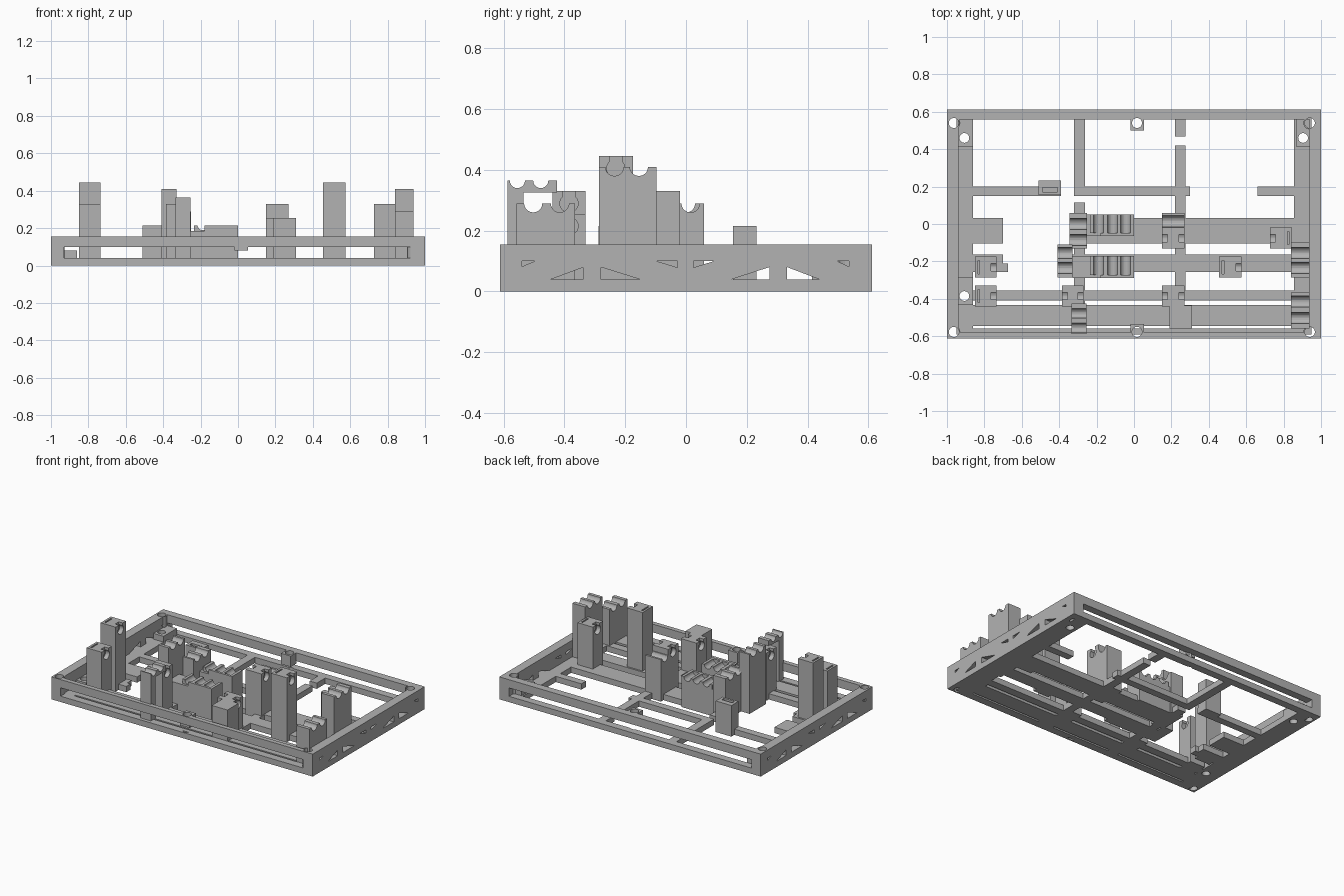
import bpy, bmesh, math
from mathutils import Matrix, Vector

if "Cube" in bpy.data.objects:
    bpy.data.objects.remove(bpy.data.objects["Cube"])

GREY = (0.45, 0.45, 0.45, 1)
mat = bpy.data.materials.new("plain grey")
mat.use_nodes = True
mat.diffuse_color = GREY
mat.node_tree.nodes["Principled BSDF"].inputs["Base Color"].default_value = GREY


def finish(name, bm):
    bmesh.ops.recalc_face_normals(bm, faces=bm.faces)
    me = bpy.data.meshes.new(name)
    bm.to_mesh(me)
    bm.free()
    me.materials.append(mat)
    ob = bpy.data.objects.new(name, me)
    bpy.context.collection.objects.link(ob)
    return ob


def add_box(bm, x0, x1, y0, y1, z0, z1):
    m = Matrix.Translation(((x0 + x1) / 2, (y0 + y1) / 2, (z0 + z1) / 2))
    m = m @ Matrix.Diagonal((x1 - x0, y1 - y0, z1 - z0, 1))
    bmesh.ops.create_cube(bm, size=1, matrix=m)


def add_rod(bm, centre, r, depth, axis="Z"):
    m = Matrix.Translation(centre)
    if axis == "X":
        m = m @ Matrix.Rotation(math.pi / 2, 4, "Y")
    bmesh.ops.create_cone(bm, cap_ends=True, segments=24, radius1=r,
                          radius2=r, depth=depth, matrix=m)


def add_prism(bm, pts, shift):
    face = bm.faces.new([bm.verts.new(p) for p in pts])
    out = bmesh.ops.extrude_face_region(bm, geom=[face])
    verts = [g for g in out["geom"] if isinstance(g, bmesh.types.BMVert)]
    bmesh.ops.translate(bm, verts=verts, vec=Vector(shift))


def box(name, *dims):
    bm = bmesh.new()
    add_box(bm, *dims)
    return finish(name, bm)


def cut(ob, bm):
    # subtract every solid in bm, then bake the result
    cutter = finish("cutter", bm)
    cutter.hide_render = True
    mod = ob.modifiers.new("cut", "BOOLEAN")
    mod.operation, mod.solver, mod.object = "DIFFERENCE", "EXACT", cutter
    mod.use_self = True
    bpy.context.view_layer.objects.active = ob
    bpy.ops.object.modifier_apply(modifier="cut")
    bpy.data.objects.remove(cutter)


def scallops(a, b, top, bottom, centres, r):
    # outline with half-round dips along its top edge
    pts = [(a, bottom), (a, top)]
    for c in centres:
        for i in range(11):
            t = math.pi * i / 10
            pts.append((c - r * math.cos(t), top - r * math.sin(t)))
    return pts + [(b, top), (b, bottom)]


def saddle(name, x0, x1, y0, y1, top, centres, r=0.03, bottom=0.0):
    bm = bmesh.new()
    pts = scallops(y0, y1, top, bottom, centres, r)
    add_prism(bm, [(x0, y, z) for y, z in pts], (x1 - x0, 0, 0))
    return finish(name, bm)


def clip_tower(name, x0, x1, y0, y1, top, sides=(1,)):
    # post with a round socket open to the top on the given x sides
    ob = box(name, x0, x1, y0, y1, 0, top)
    yc, d = (y0 + y1) / 2, 0.03
    bm = bmesh.new()
    for s in sides:
        xc = x1 if s > 0 else x0
        add_rod(bm, (xc, yc, top - 0.04), 0.03, 2 * d, "X")
        add_box(bm, xc - d, xc + d, yc - 0.02, yc + 0.02, top - 0.04, top + 0.02)
    if len(sides) == 1:
        xs = x0 + 0.02 if sides[0] > 0 else x1 - 0.02
        add_box(bm, xs - 0.005, xs + 0.005, yc - 0.035, yc + 0.035, top - 0.06, top + 0.02)
    cut(ob, bm)


def screw_holes(ys=(-0.577, 0.54)):
    bm = bmesh.new()
    for x in (-0.963, 0.016, 0.94):
        for y in ys:
            add_rod(bm, (x, y, 0.1), 0.027, 0.5)
    return bm


# Outer frame
W, D, H, F = 1.0, 0.612, 0.155, 0.04
frame = box("outer_frame", -W, W, -D, D, 0, H)
bm = bmesh.new()
add_box(bm, -0.937, 0.937, -0.58, 0.56, -0.1, 0.3)
cut(frame, bm)
bm = bmesh.new()
add_box(bm, -0.93, 0.925, -0.7, 0.7, F, 0.098)
cut(frame, bm)

# Triangular windows through both side walls
windows = [
    ((-0.444, F), (-0.339, 0.079), (-0.339, F)), ((-0.28, 0.08), (-0.28, F), (-0.152, F)),
    ((0.15, F), (0.274, 0.08), (0.274, F)), ((0.333, 0.08), (0.333, F), (0.438, F)),
    ((-0.54, 0.1), (-0.54, 0.082), (-0.497, 0.1)), ((-0.097, 0.1), (-0.028, 0.1), (-0.028, 0.079)),
    ((0.025, 0.1), (0.025, 0.079), (0.093, 0.1)), ((0.497, 0.1), (0.536, 0.1), (0.536, 0.082)),
]
bm = bmesh.new()
for tri in windows:
    add_prism(bm, [(-1.2, y, z) for y, z in tri], (2.4, 0, 0))
cut(frame, bm)
cut(frame, screw_holes())

# Screw bosses
for side, y in (("front", -0.577), ("back", 0.54)):
    for end, x in (("right", -0.963), ("left", 0.94)):
        bm = bmesh.new()
        add_rod(bm, (x, y, 0.0775), 0.0345, 0.155)
        cut(finish(f"{side}_{end}_boss", bm), screw_holes((y,)))
for name, y0, y1, y in (("front_middle_boss", -0.605, -0.535, -0.577),
                        ("back_middle_boss", 0.5, 0.565, 0.54)):
    cut(box(name, -0.02, 0.053, y0, y1, 0.08, H), screw_holes((y,)))

# Floor bars: x range, y range
bars = {
    "right_floor_strip": (-0.95, -0.86, -0.59, 0.57),
    "left_floor_strip": (0.856, 0.95, -0.59, 0.57),
    "front_floor_strip": (-0.95, 0.95, -0.59, -0.558),
    "front_wide_bar": (-0.87, 0.87, -0.545, -0.433),
    "front_narrow_bar": (-0.87, 0.87, -0.41, -0.355),
    "second_bar": (-0.41, 0.87, -0.257, -0.163),
    "second_stub": (-0.87, -0.7, -0.257, -0.163),
    "second_stub_tip": (-0.71, -0.675, -0.257, -0.21),
    "middle_bar": (-0.26, 0.87, -0.103, 0.033),
    "middle_stub": (-0.87, -0.7, -0.103, 0.033),
    "rear_bar_right": (-0.87, -0.39, 0.15, 0.2),
    "rear_bar_middle": (-0.32, 0.3, 0.15, 0.2),
    "rear_bar_left": (0.66, 0.87, 0.15, 0.2),
    "rear_cross_bar_right": (-0.32, -0.262, 0.19, 0.57),
    "front_cross_bar_right": (-0.32, -0.262, -0.55, 0.115),
    "rear_cross_stub_left": (0.22, 0.275, 0.468, 0.57),
    "cross_bar_left": (0.22, 0.275, -0.37, 0.42),
}
cross_holes = ((-0.907, 0.46), (-0.907, -0.385), (0.904, 0.46))


def floor_holes():
    bm = bmesh.new()
    for x, y in cross_holes:
        add_rod(bm, (x, y, 0.03), 0.026, 0.3)
    return bm


for name, (x0, x1, y0, y1) in bars.items():
    ob = box(name, x0, x1, y0, y1, 0, F)
    if name in ("right_floor_strip", "left_floor_strip"):
        cut(ob, floor_holes())

# Raised pads around the floor holes
for name, x0, x1, y0, y1 in (("right_rear_pad", -0.94, -0.86, 0.415, 0.56),
                             ("right_front_pad", -0.94, -0.86, -0.43, -0.285),
                             ("left_rear_pad", 0.865, 0.94, 0.415, 0.56)):
    cut(box(name, x0, x1, y0, y1, 0.03, 0.08), floor_holes())

# Socket towers
clip_tower("right_tall_tower", -0.85, -0.735, -0.287, -0.175, 0.445)
clip_tower("left_tall_tower", 0.455, 0.575, -0.287, -0.175, 0.445)
clip_tower("right_front_tower", -0.85, -0.735, -0.44, -0.33, 0.33)
clip_tower("left_rear_tower", 0.727, 0.845, -0.13, -0.02, 0.33, (-1,))
clip_tower("centre_rear_tower", 0.15, 0.27, -0.13, -0.02, 0.33, (-1, 1))
clip_tower("centre_front_tower", 0.15, 0.27, -0.44, -0.33, 0.255, (-1, 1))
clip_tower("inner_front_tower", -0.385, -0.27, -0.44, -0.33, 0.33, (-1, 1))

# Saddle towers
saddle("left_high_saddle", 0.84, 0.937, -0.287, -0.097, 0.41, (-0.235, -0.155))
saddle("left_front_saddle", 0.84, 0.937, -0.558, -0.365, 0.29, (-0.503, -0.415))
saddle("inner_high_saddle", -0.41, -0.33, -0.287, -0.11, 0.41, (-0.235, -0.155))
saddle("inner_rear_saddle", -0.345, -0.25, -0.13, 0.06, 0.29, (-0.085, 0.0))
saddle("centre_rear_saddle", 0.15, 0.27, -0.02, 0.06, 0.29, (0.015,))
saddle("inner_front_arm", -0.335, -0.255, -0.588, -0.425, 0.365, (-0.555, -0.478), 0.025, 0.325)
box("inner_front_leg", -0.335, -0.255, -0.588, -0.535, 0, 0.33)

# Scalloped rest blocks
for name, y0 in (("rear_rest", -0.065), ("front_rest", -0.288)):
    bm = bmesh.new()
    pts = scallops(-0.235, 0, 0.215, 0, (-0.19, -0.115, -0.045), 0.026)
    add_prism(bm, [(x, y0 + 0.016, z) for x, z in pts], (0, 0.1, 0))
    finish(name, bm)
    box(name + "_lip", -0.18, 0, y0, y0 + 0.016, 0, 0.215)
    box(name + "_shoulder", -0.33, -0.18, y0, y0 + 0.116, 0, 0.185)

# Plain blocks
box("front_block", 0.19, 0.31, -0.558, -0.437, 0, 0.255)
block = box("rear_block", -0.51, -0.39, 0.155, 0.232, 0, 0.215)
bm = bmesh.new()
add_box(bm, -0.49, -0.41, 0.17, 0.195, 0.18, 0.3)
cut(block, bm)
